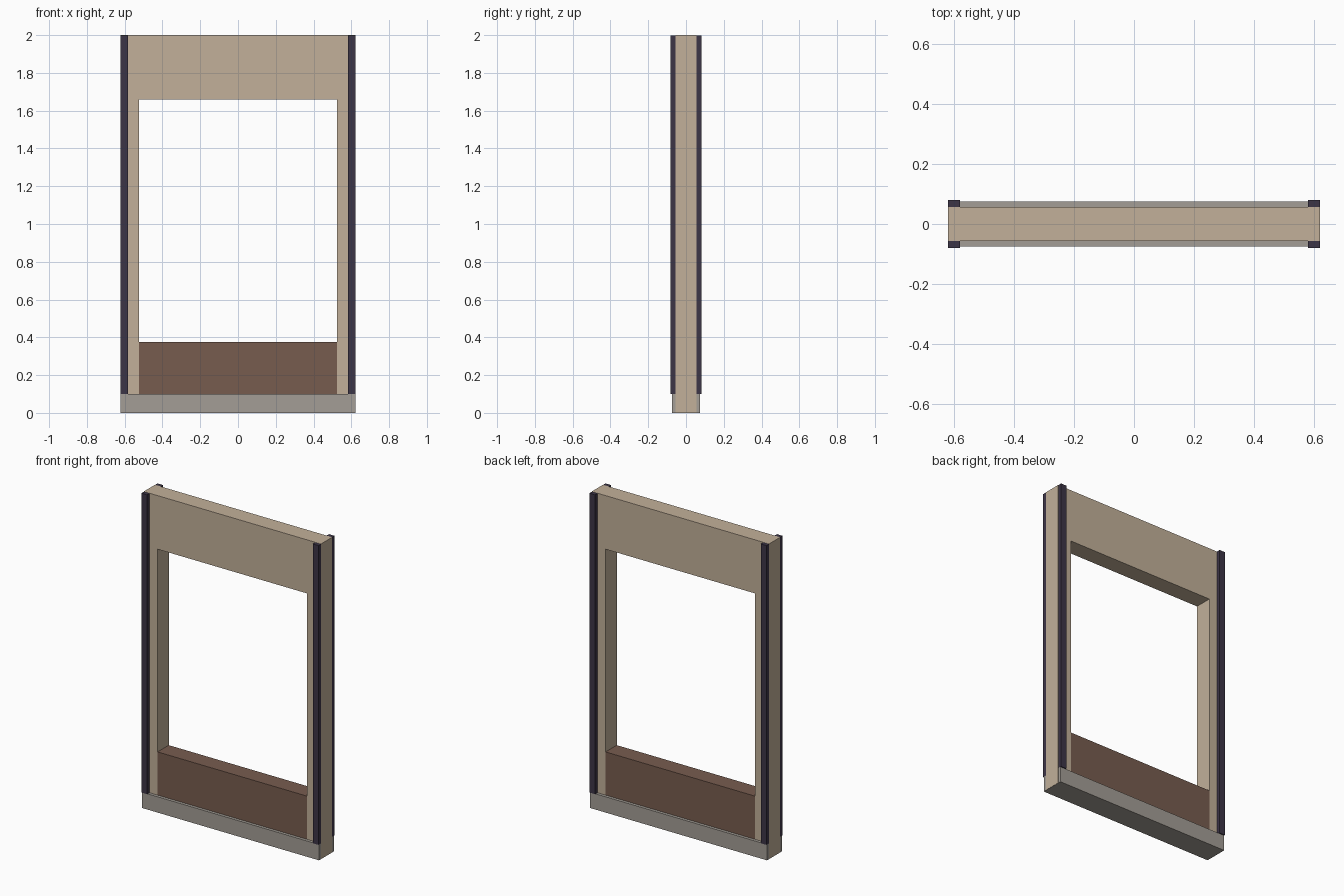
import bpy
import bmesh

cube = bpy.data.objects.get("Cube")
if cube:
    bpy.data.objects.remove(cube, do_unlink=True)

# Main dimensions
HALF_W, HEIGHT = 0.622, 2.0
OPEN_W, OPEN_TOP, SILL = 0.525, 1.66, 0.374
WALL_Y, BASE_Y, POST_Y = 0.056, 0.075, 0.081
BASE_TOP, POST_W = 0.10, 0.04
GAP = 0.0008  # keeps flush faces from overlapping


def material(name, rgb):
    mat = bpy.data.materials.new(name)
    mat.use_nodes = True
    mat.diffuse_color = (*rgb, 1)
    mat.node_tree.nodes["Principled BSDF"].inputs["Base Color"].default_value = (*rgb, 1)
    return mat


def extrude_outline(name, outline, half_depth, mat):
    """Extrude an outline in the xz plane evenly to both sides of y = 0."""
    bm = bmesh.new()
    face = bm.faces.new([bm.verts.new((x, -half_depth, z)) for x, z in outline])
    result = bmesh.ops.extrude_face_region(bm, geom=[face])
    for v in result["geom"]:
        if isinstance(v, bmesh.types.BMVert):
            v.co.y = half_depth
    bmesh.ops.recalc_face_normals(bm, faces=bm.faces)
    mesh = bpy.data.meshes.new(name)
    bm.to_mesh(mesh)
    bm.free()
    mesh.materials.append(mat)
    obj = bpy.data.objects.new(name, mesh)
    bpy.context.collection.objects.link(obj)
    return obj


def box(name, x0, x1, z0, z1, half_depth, mat):
    return extrude_outline(name, [(x0, z0), (x1, z0), (x1, z1), (x0, z1)], half_depth, mat)


plaster = material("beige plaster", (0.54, 0.435, 0.32))
wood = material("brown panel", (0.185, 0.107, 0.078))
trim = material("dark trim", (0.046, 0.035, 0.062))
stone = material("grey stone", (0.37, 0.34, 0.303))

# Wall: two jambs and a lintel around the opening
half = [(OPEN_W, OPEN_TOP), (OPEN_W, GAP), (HALF_W, GAP), (HALF_W, HEIGHT)]
extrude_outline("wall_frame", half + [(-x, z) for x, z in reversed(half)], WALL_Y, plaster)

# Panel filling the lower part of the opening
box("sill_panel", -OPEN_W, OPEN_W, GAP, SILL, WALL_Y, wood)

# Stone base course
box("base", GAP - HALF_W, HALF_W - GAP, 0, BASE_TOP, BASE_Y, stone)

# Corner posts
for side, s in (("left", 1), ("right", -1)):
    box(side + "_post", s * (HALF_W - POST_W), s * (HALF_W - GAP),
        BASE_TOP, HEIGHT - GAP, POST_Y, trim)
